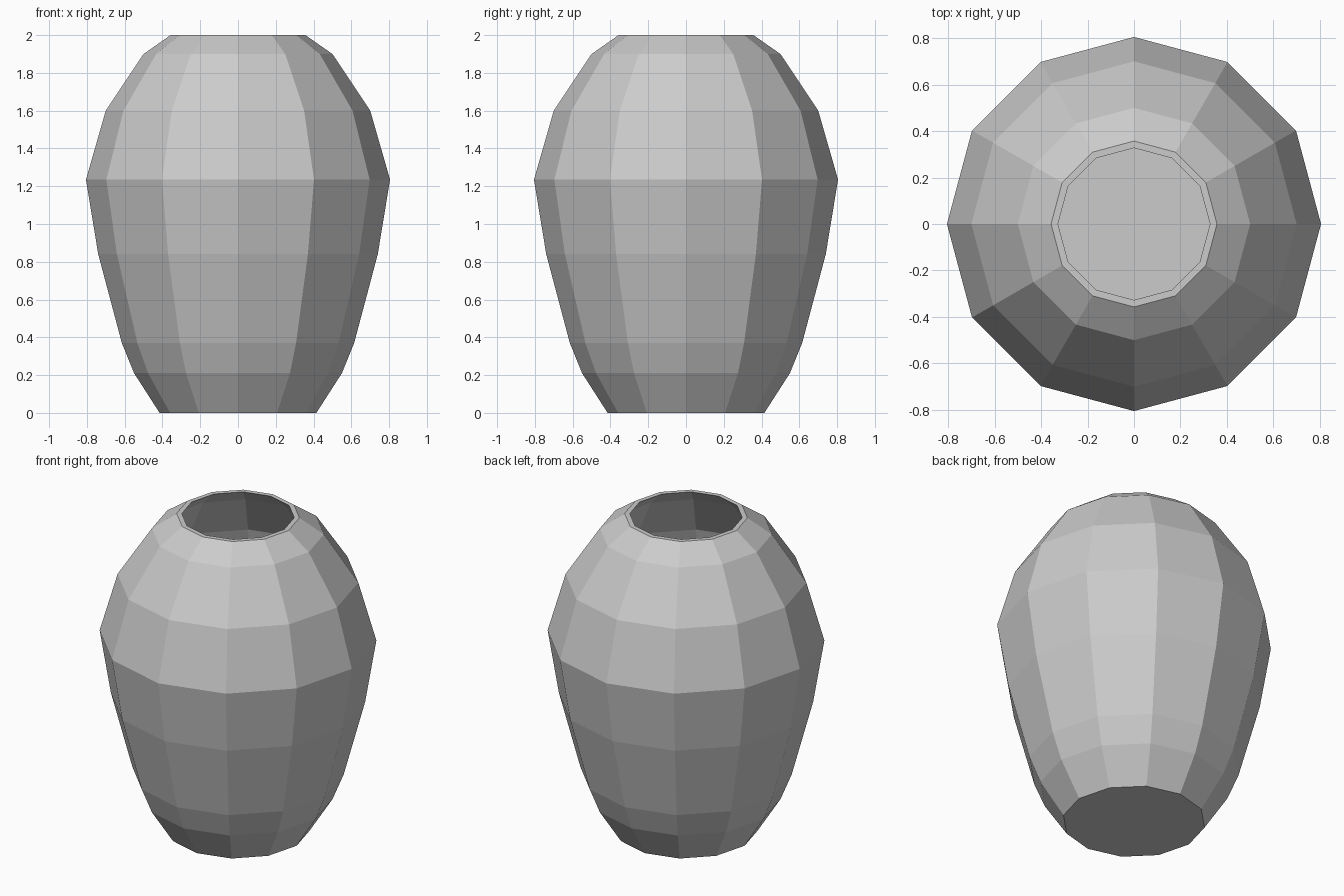
import bpy, bmesh
from math import cos, sin, tau

if "Cube" in bpy.data.objects:
    bpy.data.objects.remove(bpy.data.objects["Cube"])

SIDES = 12
WALL = 0.03

# Outer silhouette (radius, height) from foot to lip
outer = [(0.415, 0), (0.55, 0.21), (0.615, 0.37), (0.74, 0.84),
         (0.805, 1.235), (0.70, 1.6), (0.50, 1.9), (0.357, 2.0)]

# Hollow inside follows the outside, from lip down to the floor
inner = [(r - WALL, z) for r, z in reversed(outer[1:])]
inner[1] = (0.48, 1.88)
inner.append((0.40, WALL))

bm = bmesh.new()
rings = [[bm.verts.new((r * cos(tau * i / SIDES), r * sin(tau * i / SIDES), z))
          for i in range(SIDES)] for r, z in outer + inner]

# Walls and lip
for a, b in zip(rings, rings[1:]):
    for i in range(SIDES):
        j = (i + 1) % SIDES
        bm.faces.new((a[i], a[j], b[j], b[i]))

# Foot and inside floor
bm.faces.new(rings[0][::-1])
bm.faces.new(rings[-1])
bmesh.ops.recalc_face_normals(bm, faces=bm.faces[:])

mesh = bpy.data.meshes.new("vase")
bm.to_mesh(mesh)
bm.free()
vase = bpy.data.objects.new("vase", mesh)
bpy.context.collection.objects.link(vase)
